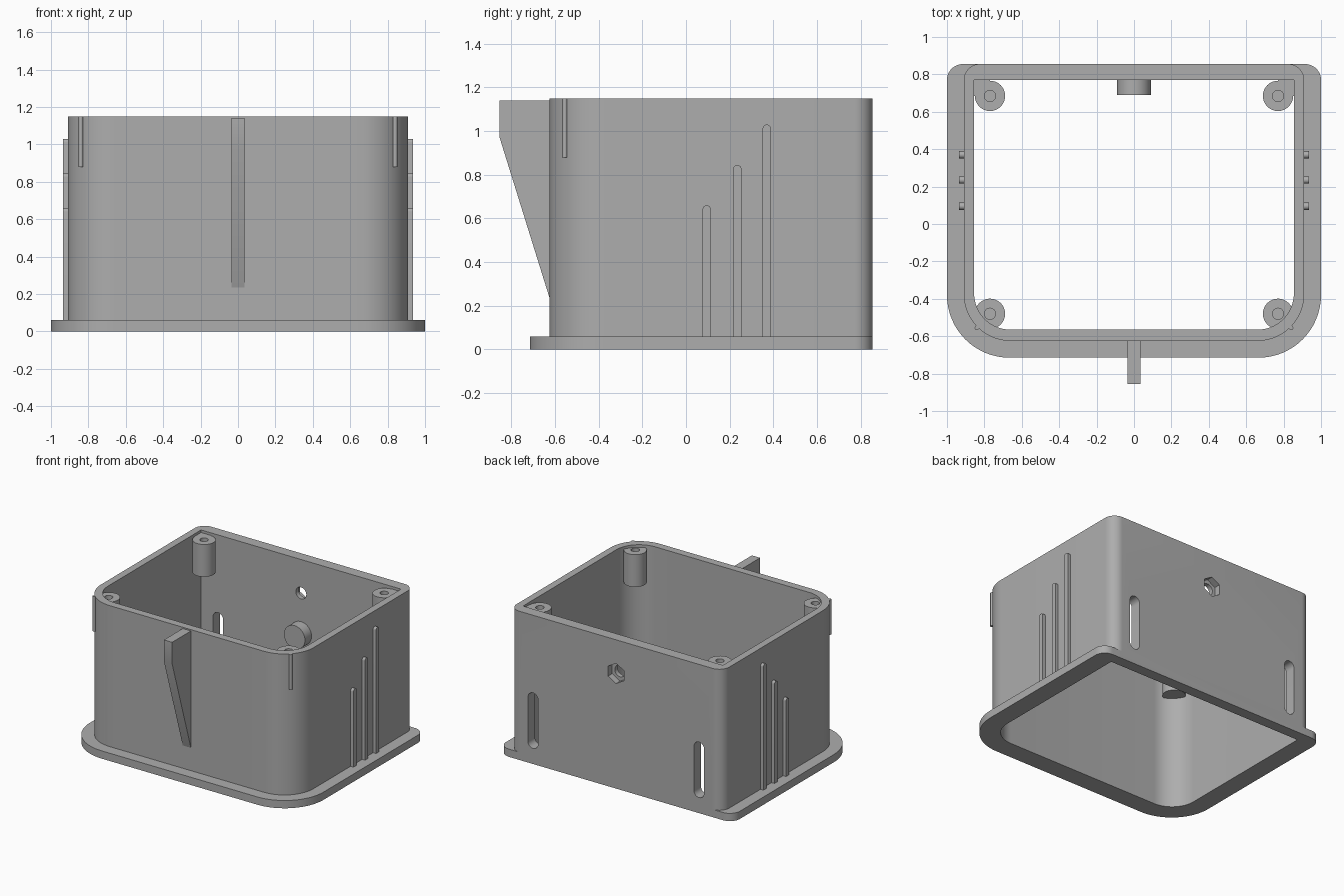
import bpy
import bmesh
from math import sin, cos, pi, radians
from mathutils import Matrix, Vector

cube = bpy.data.objects.get("Cube")
if cube:
    bpy.data.objects.remove(cube)

TOP = 1.15
grey = bpy.data.materials.new("plain grey plastic")
grey.use_nodes = True
colour = (0.42, 0.42, 0.42, 1)
grey.diffuse_color = colour
grey.node_tree.nodes["Principled BSDF"].inputs["Base Color"].default_value = colour


def prism(name, outline, depth, matrix=Matrix()):
    """Extrude a flat XY outline along local Z, then place it."""
    bm = bmesh.new()
    face = bm.faces.new([bm.verts.new((x, y, 0)) for x, y in outline])
    out = bmesh.ops.extrude_face_region(bm, geom=[face])
    moved = [v for v in out["geom"] if isinstance(v, bmesh.types.BMVert)]
    bmesh.ops.translate(bm, vec=(0, 0, depth), verts=moved)
    bmesh.ops.recalc_face_normals(bm, faces=bm.faces)
    bm.transform(matrix)
    mesh = bpy.data.meshes.new(name)
    bm.to_mesh(mesh)
    bm.free()
    mesh.materials.append(grey)
    obj = bpy.data.objects.new(name, mesh)
    bpy.context.collection.objects.link(obj)
    return obj


def arc(cx, cy, r, start, end, steps=12):
    angles = [radians(start + (end - start) * i / steps) for i in range(steps + 1)]
    return [(cx + r * cos(a), cy + r * sin(a)) for a in angles]


def circle(r, n=32, cx=0, cy=0):
    return [(cx + r * cos(2 * pi * i / n + pi / 2), cy + r * sin(2 * pi * i / n + pi / 2))
            for i in range(n)]


def housing_outline(w, front, back, rf, rb):
    """Rounded rectangle with separate front and back corner radii."""
    pts = arc(w - rf, front + rf, rf, -90, 0, 16)
    pts += arc(w - rb, back - rb, rb, 0, 90) if rb else [(w, back)]
    return pts + [(-x, y) for x, y in reversed(pts)]


def pill(w, low, high, round_bottom=True):
    """Upright strip with a rounded top, and optionally a rounded bottom."""
    pts = arc(0, high - w, w, 0, 180)
    return pts + (arc(0, low + w, w, 180, 360) if round_bottom else [(-w, low), (w, low)])


def at(x, y, z):
    return Matrix.Translation((x, y, z))


def facing_back(x, y, z):
    """Outline stands upright, extruded towards the front."""
    return at(x, y, z) @ Matrix.Rotation(pi / 2, 4, "X")


def combine(target, others, operation):
    for other in others:
        mod = target.modifiers.new("cut", "BOOLEAN")
        mod.object = other
        mod.operation = operation
        mod.solver = "EXACT"
        bpy.context.view_layer.update()
        evaluated = target.evaluated_get(bpy.context.evaluated_depsgraph_get())
        result = bpy.data.meshes.new_from_object(evaluated)
        target.modifiers.clear()
        target.data = result
        bpy.data.objects.remove(other)


# Housing walls and base flange
housing = prism("housing", housing_outline(0.91, -0.625, 0.855, 0.25, 0.085), TOP)
flange = prism("flange", housing_outline(1.0, -0.715, 0.855, 0.335, 0.085), 0.06)
combine(housing, [flange], "UNION")
cavity = prism("cavity_cutter", housing_outline(0.855, -0.565, 0.77, 0.195, 0), 1.4, at(0, 0, -0.1))

# Back wall openings: two cable slots, a nut recess and its screw hole
cutters = [cavity]
for side in (-1, 1):
    cutters.append(prism("slot_cutter", pill(0.043, 0.12, 0.55), 0.3, facing_back(side * 0.71, 0.95, 0)))
cutters.append(prism("nut_cutter", circle(0.078, 6), 0.15, facing_back(0, 0.955, 0.89)))
cutters.append(prism("hole_cutter", circle(0.045), 0.4, facing_back(0, 1.0, 0.89)))
combine(housing, cutters, "DIFFERENCE")

# Corner screw bosses with blind holes
bosses = []
for side in (-1, 1):
    for y, name in ((0.685, "back"), (-0.48, "front")):
        boss = prism(name + "_screw_boss", circle(0.081), 0.25, at(side * 0.77, y, 0.88))
        if name == "back":
            filler = prism("corner_filler", [(0, 0), (0.088, 0), (0.088, 0.088), (0, 0.088)], 0.25,
                           at(0.77, y, 0.88) if side > 0 else at(-0.858, y, 0.88))
            combine(boss, [filler], "UNION")
        hole = prism("hole_cutter", circle(0.03, 24), 0.3, at(side * 0.77, y, 0.93))
        combine(boss, [hole], "DIFFERENCE")
        bosses.append(boss)

# Round pad on the inside of the back wall
pad = prism("round_pad", circle(0.09, 40), 0.085, facing_back(0, 0.775, 0.58))

# Tapered fin on the front
fin_profile = [(-0.62, 0.22), (-0.855, 0.975), (-0.855, 1.14), (-0.62, 1.14)]
upright = Matrix(((0, 0, 1, 0), (1, 0, 0, 0), (0, 1, 0, 0), (0, 0, 0, 1)))
fin = prism("front_fin", fin_profile, 0.07, at(-0.035, 0, 0) @ upright)

# Three stepped ribs on each side, and a thin ridge on each front corner
ribs = []
for side in (-1, 1):
    for y, high in ((0.095, 0.66), (0.235, 0.845), (0.37, 1.03)):
        ribs.append(prism("side_rib", pill(0.019, 0.05, high, False), 0.035,
                          at(side * 0.9175 - 0.0175, y, 0) @ upright))
    ribs.append(prism("corner_ridge", circle(0.012, 16), TOP - 0.88, at(side * 0.84, -0.555, 0.88)))

# Smooth rounded surfaces while keeping edges crisp
bpy.ops.object.select_all(action="DESELECT")
for obj in [housing, pad, fin] + bosses + ribs:
    obj.select_set(True)
bpy.context.view_layer.objects.active = housing
bpy.ops.object.shade_smooth_by_angle(angle=radians(30))
